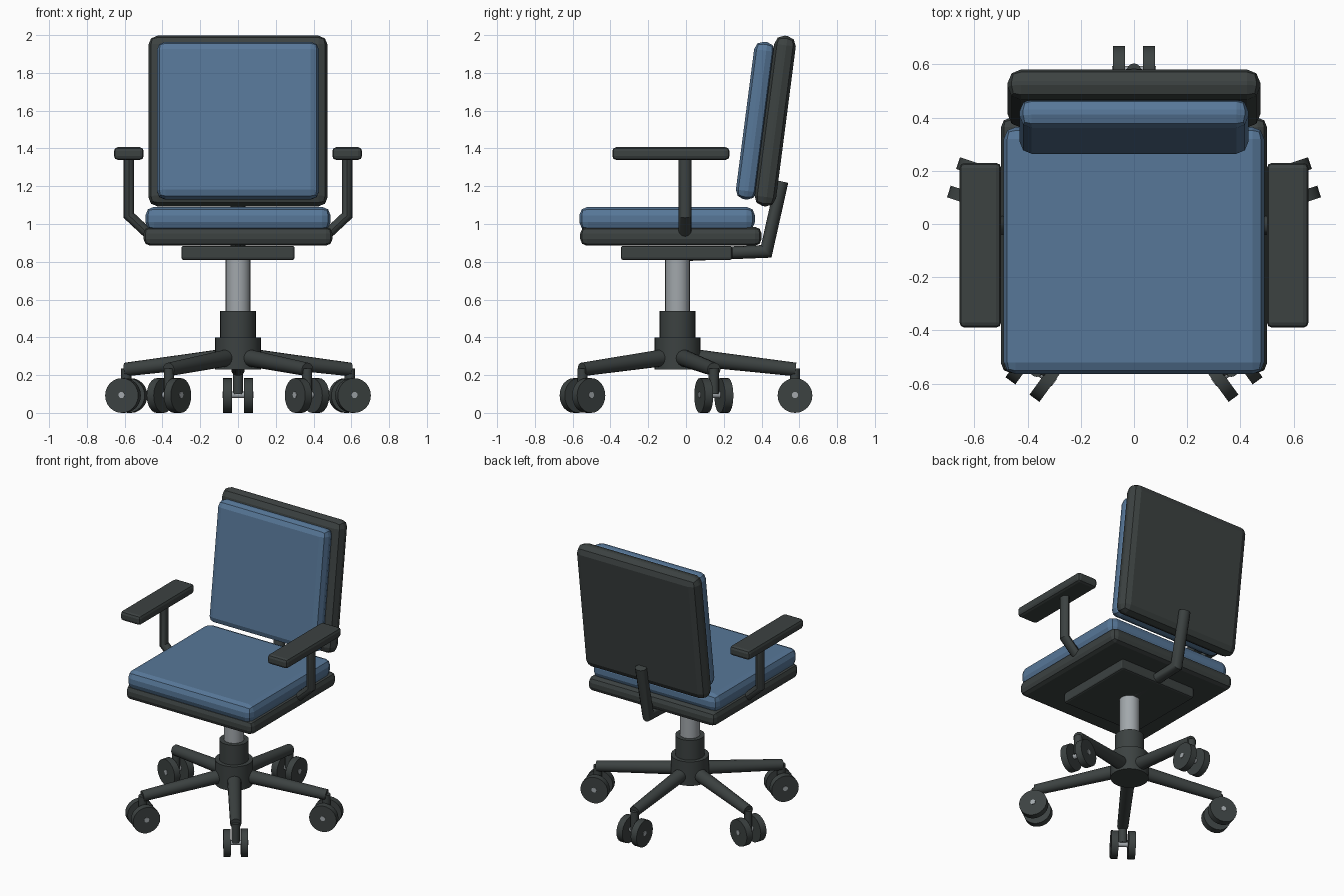
import bpy, math
from mathutils import Vector, Matrix

if "Cube" in bpy.data.objects:
    bpy.data.objects.remove(bpy.data.objects["Cube"], do_unlink=True)


def material(name, rgb):
    m = bpy.data.materials.new(name)
    m.use_nodes = True
    m.diffuse_color = (*rgb, 1)
    m.node_tree.nodes["Principled BSDF"].inputs["Base Color"].default_value = (*rgb, 1)
    return m


CHARCOAL = material("charcoal plastic", (0.045, 0.054, 0.053))
BLUE = material("blue fabric", (0.095, 0.185, 0.315))
STEEL = material("grey steel", (0.36, 0.39, 0.41))


def finish(name, mat):
    obj = bpy.context.object
    obj.name = name
    obj.data.materials.append(mat)
    return obj


def block(name, mat, center, size, bevel, tilt=0, segments=2):
    """Box with bevelled edges, leaning back by tilt."""
    bpy.ops.mesh.primitive_cube_add(size=1, location=center)
    obj = finish(name, mat)
    obj.scale = size
    bpy.ops.object.transform_apply(location=False, rotation=False, scale=True)
    obj.rotation_euler.x = -tilt
    mod = obj.modifiers.new("Bevel", "BEVEL")
    mod.width = bevel
    mod.segments = segments
    return obj


def rod(name, mat, start, end, r1, r2=None, sides=24):
    """Round bar between two points."""
    a, b = Vector(start), Vector(end)
    bpy.ops.mesh.primitive_cone_add(
        vertices=sides, radius1=r1, radius2=r1 if r2 is None else r2,
        depth=(b - a).length, location=(a + b) / 2,
        rotation=(b - a).to_track_quat("Z", "Y").to_euler())
    obj = finish(name, mat)
    bpy.ops.object.shade_smooth_by_angle(angle=math.radians(35))
    return obj


def bent_bar(name, mat, points, half_x, half_y, axis):
    """Sweep an oval section along a path; axis is the side direction shared by all rings."""
    pts = [Vector(p) for p in points]
    side = Vector(axis)
    sides = 12
    verts, faces = [], []
    for i, p in enumerate(pts):
        before = (p - pts[i - 1]).normalized() if i else None
        after = (pts[i + 1] - p).normalized() if i < len(pts) - 1 else None
        along = ((before or after) + (after or before)).normalized()
        stretch = 1 / along.dot(after or before)
        across = along.cross(side).normalized()
        for k in range(sides):
            t = math.tau * k / sides
            verts.append(p + side * half_x * math.cos(t)
                         + across * half_y * stretch * math.sin(t))
    for i in range(len(pts) - 1):
        for k in range(sides):
            n = (k + 1) % sides
            a = i * sides
            faces.append((a + k, a + n, a + n + sides, a + k + sides))
    faces.append(tuple(reversed(range(sides))))
    faces.append(tuple(range(len(verts) - sides, len(verts))))
    mesh = bpy.data.meshes.new(name)
    mesh.from_pydata(verts, [], faces)
    obj = bpy.data.objects.new(name, mesh)
    bpy.context.collection.objects.link(obj)
    bpy.ops.object.select_all(action="DESELECT")
    obj.select_set(True)
    bpy.context.view_layer.objects.active = obj
    bpy.ops.object.mode_set(mode="EDIT")
    bpy.ops.mesh.select_all(action="SELECT")
    bpy.ops.mesh.normals_make_consistent(inside=False)
    bpy.ops.object.mode_set(mode="OBJECT")
    bpy.ops.object.shade_smooth_by_angle(angle=math.radians(35))
    return finish(name, mat)


# Seat
block("seat_pan", CHARCOAL, (0, -0.08, 0.935), (1.0, 0.96, 0.1), 0.035)
block("seat_cushion", BLUE, (0, -0.1, 1.028), (0.98, 0.93, 0.126), 0.045)
block("tilt_mechanism", CHARCOAL, (0, -0.05, 0.847), (0.6, 0.59, 0.075), 0.012)

# Backrest
LEAN = math.radians(7.4)
block("back_shell", CHARCOAL, (0, 0.472, 1.545), (0.95, 0.115, 0.91), 0.05, LEAN)
block("back_cushion", BLUE, (0, 0.367, 1.547), (0.86, 0.11, 0.84), 0.045, LEAN)
bent_bar("back_strut", CHARCOAL, [(0, 0, 0.838), (0, 0.425, 0.855), (0, 0.508, 1.225)],
         0.04, 0.034, (1, 0, 0))

# Armrests
for side, s in (("left", 1), ("right", -1)):
    block(side + "_arm_pad", CHARCOAL, (s * 0.578, -0.08, 1.373),
          (0.157, 0.62, 0.067), 0.02)
    bent_bar(side + "_arm_post", CHARCOAL,
             [(s * 0.578, -0.005, 1.36), (s * 0.578, -0.005, 1.045), (s * 0.46, -0.005, 0.935)],
             0.035, 0.028, (0, 1, 0))

# Central column
CY = -0.045
rod("gas_column", STEEL, (0, CY, 0.5), (0, CY, 0.83), 0.065)
rod("column_sleeve", CHARCOAL, (0, CY, 0.38), (0, CY, 0.54), 0.095)
rod("base_hub", CHARCOAL, (0, CY, 0.23), (0, CY, 0.4), 0.123)

# Five legs, each with a twin-wheel caster
for i in range(5):
    angle = math.radians(90 + 72 * i)
    turn = Matrix.Translation((0, CY, 0)) @ Matrix.Rotation(angle, 4, "Z")

    def at(out, across, z):
        return turn @ Vector((out, across, z))

    n = str(i + 1)
    rod("leg_" + n, CHARCOAL, at(0.05, 0, 0.297), at(0.625, 0, 0.23), 0.046, 0.036, 16)
    rod("caster_stem_" + n, CHARCOAL, at(0.622, 0, 0.1), at(0.622, 0, 0.235), 0.027, sides=16)
    rod("caster_axle_" + n, STEEL, at(0.622, -0.082, 0.095), at(0.622, 0.082, 0.095), 0.017, sides=12)
    for label, s in (("a", -1), ("b", 1)):
        rod("caster_wheel_" + n + label, CHARCOAL,
            at(0.622, s * 0.033, 0.092), at(0.622, s * 0.079, 0.092), 0.092)
